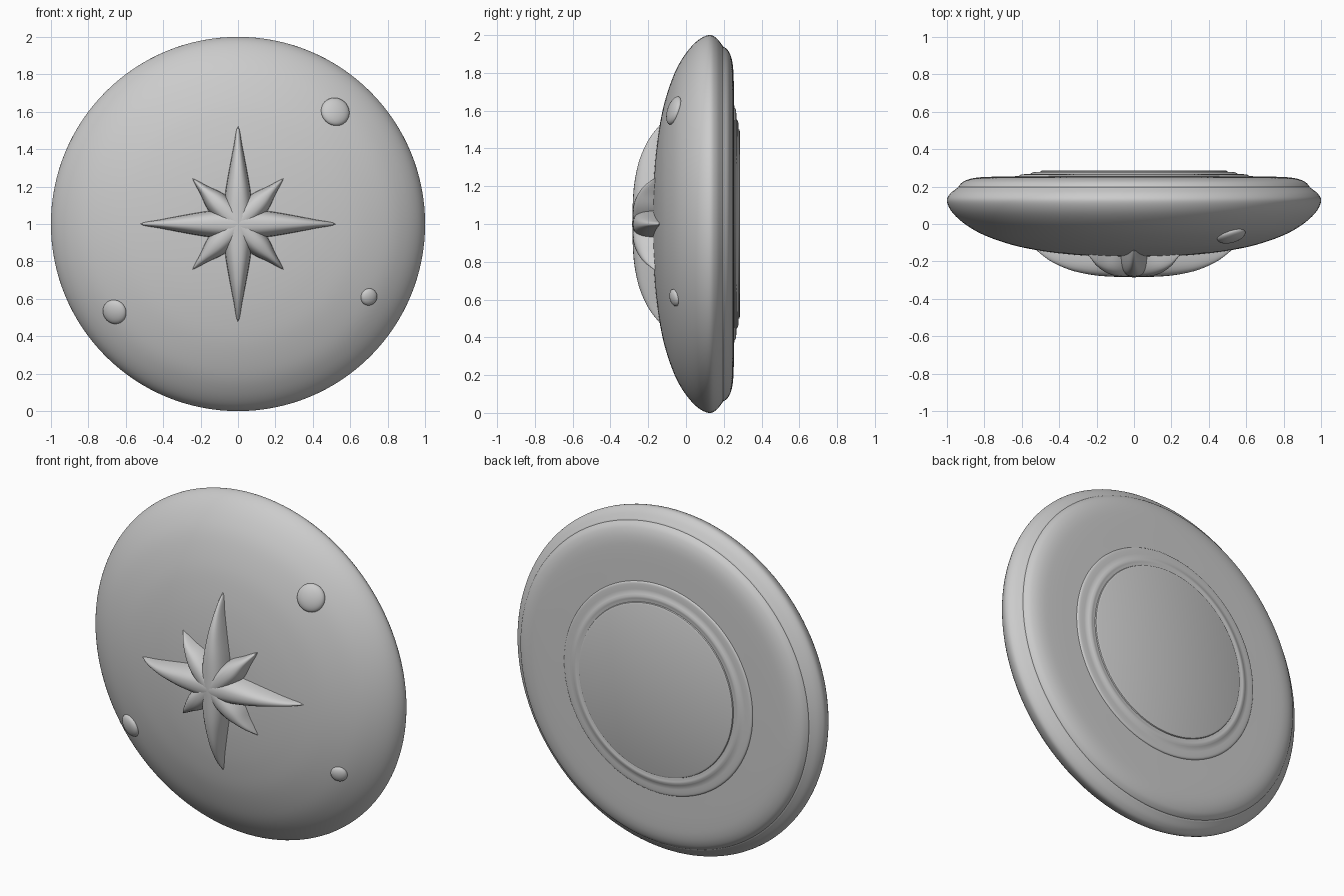
import bpy, bmesh, math
from mathutils import Vector, Matrix

if "Cube" in bpy.data.objects:
    bpy.data.objects.remove(bpy.data.objects["Cube"])

CZ = 1.0  # height of the disc axis


def spline(pts, n=6):
    """Catmull-Rom curve through 2D points."""
    p = [Vector(q) for q in pts]
    p = [2 * p[0] - p[1]] + p + [2 * p[-1] - p[-2]]
    out = []
    for i in range(1, len(p) - 2):
        a, b, c, d = p[i - 1:i + 3]
        for k in range(n):
            t = k / n
            out.append(0.5 * (2 * b + (c - a) * t + (2 * a - 5 * b + 4 * c - d) * t * t
                              + (3 * b - a - 3 * c + d) * t ** 3))
    return out + [p[-2]]


def lerp(pts, x):
    for (x0, y0), (x1, y1) in zip(pts, pts[1:]):
        if x <= x1:
            return y0 + (y1 - y0) * (x - x0) / (x1 - x0)
    return pts[-1][1]


def finish(name, bm, angle=40):
    bmesh.ops.remove_doubles(bm, verts=bm.verts, dist=1e-5)
    bmesh.ops.recalc_face_normals(bm, faces=bm.faces)
    me = bpy.data.meshes.new(name)
    bm.to_mesh(me)
    bm.free()
    ob = bpy.data.objects.new(name, me)
    bpy.context.collection.objects.link(ob)
    bpy.ops.object.select_all(action='DESELECT')
    ob.select_set(True)
    bpy.context.view_layer.objects.active = ob
    bpy.ops.object.shade_smooth_by_angle(angle=math.radians(angle))
    return ob


def lathe(name, profile, seg=128):
    """Revolve (radius, y) points about the disc axis."""
    bm = bmesh.new()
    vs = [bm.verts.new((r, y, CZ)) for r, y in profile]
    es = [bm.edges.new(e) for e in zip(vs, vs[1:])]
    bmesh.ops.spin(bm, geom=vs + es, cent=(0, 0, CZ), axis=(0, 1, 0),
                   angle=math.tau, steps=seg, use_merge=True)
    return finish(name, bm)


# Domed front shell with a rounded rim
FRONT = [(0, -.175), (.2, -.172), (.35, -.162), (.5, -.143), (.65, -.112), (.8, -.06),
         (.9, -.003), (.97, .06), (1.0, .12), (.985, .16), (.94, .197)]
front = spline(FRONT)
lathe("front_shell", front + [Vector((.9, .2))])

# Back shell, set in slightly from the rim
back = spline([(.94, .19), (.935, .205), (.91, .228), (.86, .245), (.78, .252), (.6, .256)])
lathe("back_shell", back + [Vector((0, .256))])

# Stepped round base on the back
lathe("base_ring", spline([(.615, .25), (.612, .26), (.6, .265), (.555, .268)], 3)
      + spline([(.545, .274), (.53, .278), (.515, .276)], 3) + [Vector((0, .276))])
lathe("base_plate", [(.505, .27), (.5, .282), (.49, .286), (0, .286)])


# Star rays: half-round sections swept along a tapering, domed spine
def star_rays(name, length, width, ridge, turn, n=24, m=16):
    bm = bmesh.new()
    ridge = [tuple(v) for v in spline(ridge)]
    width = [tuple(v) for v in spline(width)]
    for q in range(4):
        rot = Matrix.Rotation(turn + q * math.pi / 2, 3, 'Y')
        rows = []
        for i in range(n + 1):
            s = length * math.sin(i / n * math.pi / 2)
            w, top = max(lerp(width, s), 0), lerp(ridge, s)
            base = -.11
            row = []
            for j in range(m + 1):
                a = math.pi * j / m
                c, h = math.cos(a), math.sin(a)
                v = Vector((math.copysign(abs(c) ** .8, c) * w,
                            base + (top - base) * h ** .6, s))
                row.append(bm.verts.new(rot @ v + Vector((0, 0, CZ))))
            rows.append(row)
        for r0, r1 in zip(rows, rows[1:]):
            for j in range(m):
                bm.faces.new((r0[j], r0[j + 1], r1[j + 1], r1[j]))
    return finish(name, bm, 60)


star_rays("star_long_rays", .525,
          [(0, .085), (.16, .07), (.3, .046), (.42, .023), (.5, .01), (.525, 0)],
          [(0, -.285), (.15, -.28), (.25, -.268), (.35, -.243), (.45, -.196), (.525, -.138)], 0)
star_rays("star_short_rays", .345,
          [(0, .07), (.16, .062), (.25, .032), (.32, .011), (.345, 0)],
          [(0, -.284), (.12, -.279), (.2, -.26), (.28, -.222), (.345, -.165)], math.pi / 4)

# Round studs lying on the front surface
surface = [tuple(v) for v in front[:43]]
for i, (x, z, rad) in enumerate([(.52, 1.6, .078), (.7, .61, .046), (-.66, .53, .066)]):
    r = math.hypot(x, z - CZ)
    y = lerp(surface, r)
    slope = (lerp(surface, r + .03) - lerp(surface, r - .03)) / .06
    normal = Vector((slope * x / r, -1, slope * (z - CZ) / r)).normalized()
    bm = bmesh.new()
    bmesh.ops.create_uvsphere(bm, u_segments=32, v_segments=16, radius=1)
    mat = (Matrix.Translation((x, y, z)) @ normal.to_track_quat('Z', 'Y').to_matrix().to_4x4()
           @ Matrix.Diagonal((rad, rad, rad * .25 + .012, 1)))
    bmesh.ops.transform(bm, matrix=mat, verts=bm.verts)
    finish(f"stud_{i + 1}", bm)
